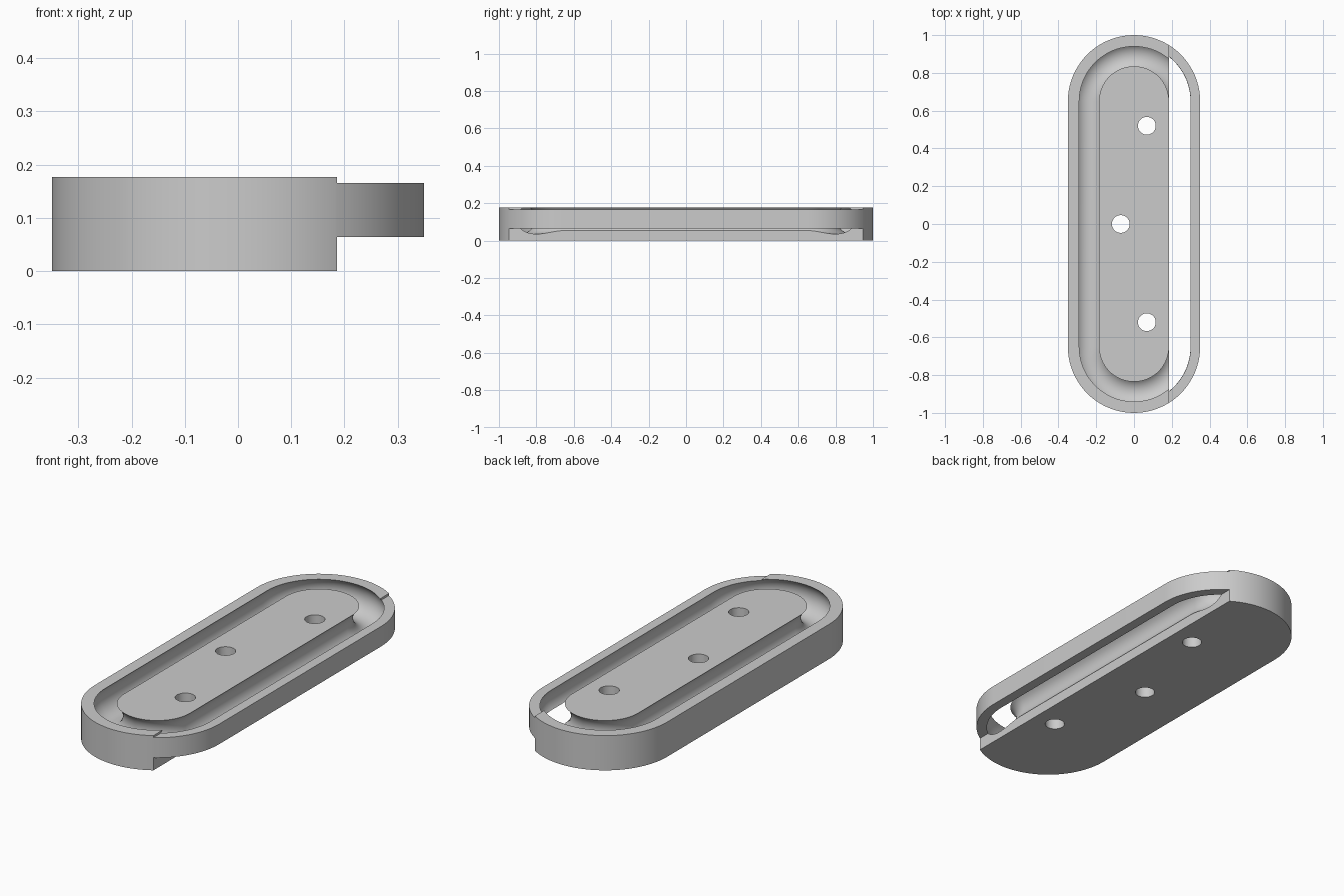
import bpy, bmesh, math
from mathutils import Matrix

cube = bpy.data.objects.get("Cube")
if cube:
    bpy.data.objects.remove(cube, do_unlink=True)

HALF_STRAIGHT = 0.65                 # ends of the straight spine on y
OUTER, HEIGHT = 0.35, 0.1765
LIP_OUT, LIP_IN = 0.29, 0.185        # groove mouth
CUT_X = 0.1865                       # everything past this is reduced to a rail
RAIL_LOW, RAIL_HIGH = 0.064, 0.166
SEGS = 40

grey = bpy.data.materials.new("plain grey")
grey.use_nodes = True
colour = (0.6, 0.6, 0.6, 1)
grey.diffuse_color = colour
grey.node_tree.nodes["Principled BSDF"].inputs["Base Color"].default_value = colour


def make_object(name, bm):
    bmesh.ops.recalc_face_normals(bm, faces=bm.faces)
    mesh = bpy.data.meshes.new(name)
    bm.to_mesh(mesh)
    bm.free()
    mesh.materials.append(grey)
    obj = bpy.data.objects.new(name, mesh)
    bpy.context.collection.objects.link(obj)
    return obj


def stadium_ring(bm, r, z):
    ring = []
    for side in (1, -1):
        for i in range(SEGS + 1):
            a = math.pi * i / SEGS
            ring.append(bm.verts.new((side * r * math.cos(a),
                                      side * (HALF_STRAIGHT + r * math.sin(a)), z)))
    return ring


# Cross-section: outer wall, rim, then a round undercut groove up to the island
mid = (LIP_OUT + LIP_IN) / 2
half = (LIP_OUT - LIP_IN) / 2
radius = 0.0805
rise = math.sqrt(radius ** 2 - half ** 2)
start = math.atan2(rise, half)
end = -math.pi - start
profile = [(OUTER, 0), (OUTER, HEIGHT)]
for i in range(33):
    a = start + (end - start) * i / 32
    profile.append((mid + radius * math.cos(a), HEIGHT - rise + radius * math.sin(a)))

# Track body swept around the stadium outline
bm = bmesh.new()
rings = [stadium_ring(bm, r, z) for r, z in profile]
for lower, upper in zip(rings, rings[1:]):
    n = len(lower)
    for i in range(n):
        j = (i + 1) % n
        bm.faces.new((lower[i], lower[j], upper[j], upper[i]))
bm.faces.new(rings[0])
bm.faces.new(rings[-1])
body = make_object("track_body", bm)

# Cutters: space above and below the open rail, and three screw holes
bm = bmesh.new()
for low, high in ((-0.1, RAIL_LOW), (RAIL_HIGH, 0.3)):
    place = Matrix.Translation((CUT_X + 0.25, 0, (low + high) / 2))
    bmesh.ops.create_cube(bm, size=1, matrix=place @ Matrix.Diagonal((0.5, 2.4, high - low, 1)))
for x, y in ((0.068, 0.52), (-0.07, 0), (0.068, -0.52)):
    bmesh.ops.create_cone(bm, cap_ends=True, segments=40, radius1=0.047, radius2=0.047,
                          depth=0.6, matrix=Matrix.Translation((x, y, 0.1)))
cutter = make_object("cutter", bm)
cutter.hide_render = True

boolean = body.modifiers.new("cut", "BOOLEAN")
boolean.operation = "DIFFERENCE"
boolean.solver = "EXACT"
boolean.object = cutter

bpy.ops.object.select_all(action="DESELECT")
bpy.context.view_layer.objects.active = body
body.select_set(True)
bpy.ops.object.modifier_apply(modifier=boolean.name)
bpy.data.objects.remove(cutter, do_unlink=True)
bpy.ops.object.shade_smooth_by_angle(angle=math.radians(30))
